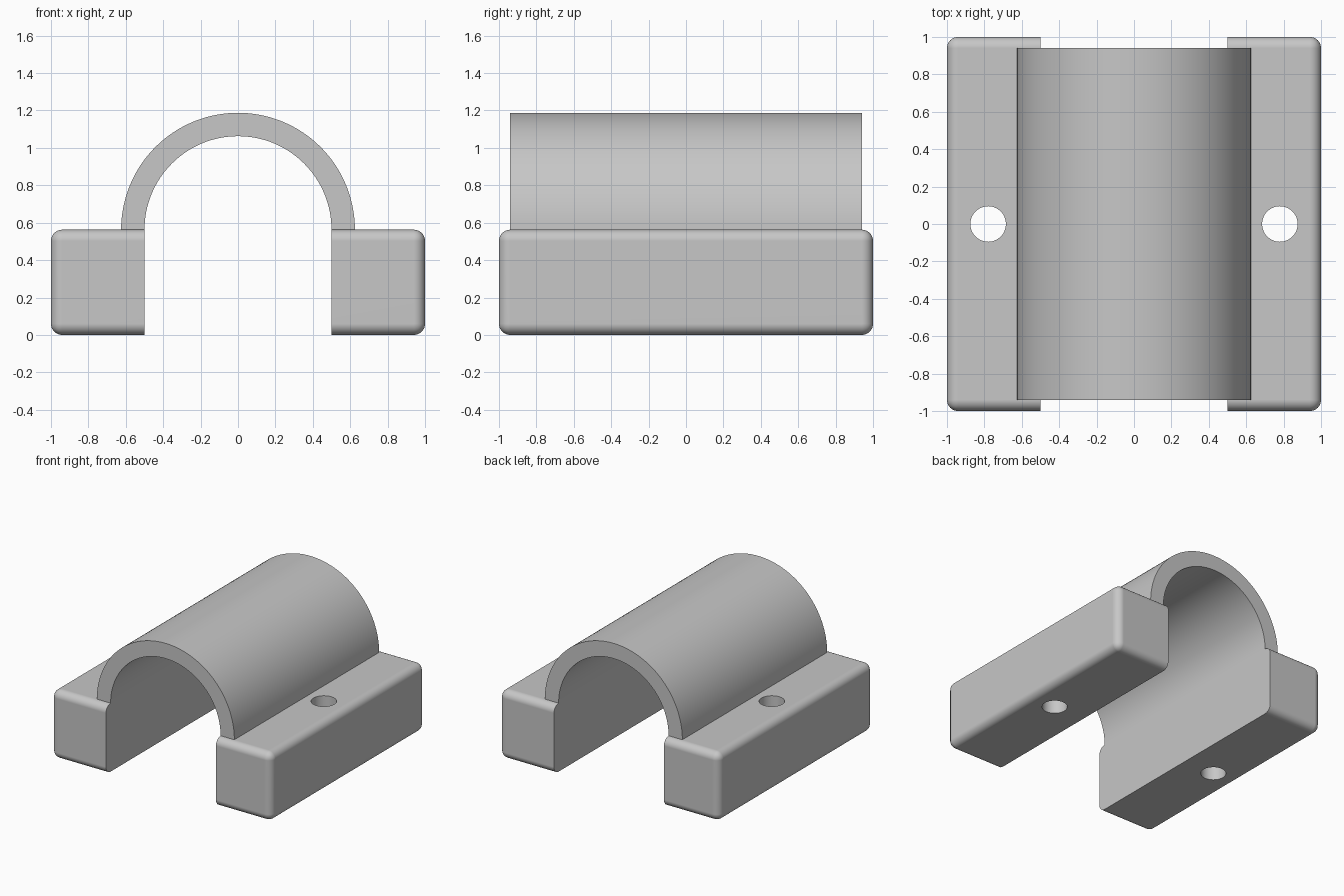
import bpy, bmesh, math
from mathutils import Matrix

WIDTH_IN, WIDTH_OUT = 0.5, 1.0
BLOCK_TOP = 0.5625
BLOCK_HALF_LENGTH = 1.0
ROUNDING = 0.06
ARCH_OUTER, ARCH_INNER, ARCH_HALF_LENGTH = 0.625, 0.5, 0.94
HOLE_X, HOLE_RADIUS = 0.78, 0.095

cube = bpy.data.objects.get("Cube")
if cube:
    bpy.data.objects.remove(cube, do_unlink=True)

grey = bpy.data.materials.new("light grey")
grey.use_nodes = True
colour = (0.57, 0.57, 0.57, 1)
grey.diffuse_color = colour
grey.node_tree.nodes["Principled BSDF"].inputs["Base Color"].default_value = colour


def make_object(name, bm):
    bmesh.ops.recalc_face_normals(bm, faces=bm.faces)
    mesh = bpy.data.meshes.new(name)
    bm.to_mesh(mesh)
    bm.free()
    mesh.materials.append(grey)
    obj = bpy.data.objects.new(name, mesh)
    bpy.context.collection.objects.link(obj)
    return obj


def activate(obj):
    bpy.ops.object.select_all(action="DESELECT")
    obj.select_set(True)
    bpy.context.view_layer.objects.active = obj


def smooth(obj):
    activate(obj)
    bpy.ops.object.shade_smooth_by_angle(angle=math.radians(30))
    normals = obj.modifiers.new("flat faces", "WEIGHTED_NORMAL")
    normals.keep_sharp = True


# Mounting block: every edge rounded except those around the inner face
def mounting_block(name, side):
    bm = bmesh.new()
    size = (WIDTH_OUT - WIDTH_IN, 2 * BLOCK_HALF_LENGTH, BLOCK_TOP, 1)
    centre = (side * (WIDTH_IN + WIDTH_OUT) / 2, 0, BLOCK_TOP / 2)
    bmesh.ops.create_cube(bm, size=1, matrix=Matrix.Translation(centre) @ Matrix.Diagonal(size))
    rounded = [e for e in bm.edges
               if any(abs(v.co.x) > WIDTH_IN + 0.01 for v in e.verts)]
    bmesh.ops.bevel(bm, geom=rounded, offset=ROUNDING, segments=8,
                    profile=0.5, affect="EDGES", clamp_overlap=True)
    block = make_object(name, bm)

    # Vertical screw hole
    bm = bmesh.new()
    bmesh.ops.create_cone(bm, cap_ends=True, segments=48, radius1=HOLE_RADIUS,
                          radius2=HOLE_RADIUS, depth=2,
                          matrix=Matrix.Translation((side * HOLE_X, 0, BLOCK_TOP / 2)))
    cutter = make_object("hole_cutter", bm)
    cutter.hide_render = True
    cut = block.modifiers.new("screw hole", "BOOLEAN")
    cut.operation, cut.solver, cut.object = "DIFFERENCE", "EXACT", cutter
    activate(block)
    bpy.ops.object.modifier_apply(modifier=cut.name)
    bpy.data.objects.remove(cutter, do_unlink=True)
    smooth(block)


# Half-pipe arch: a half ring profile extruded along y
def arch(name, steps=64):
    def arc(radius):
        return [(radius * math.cos(math.pi * i / steps),
                 BLOCK_TOP + radius * math.sin(math.pi * i / steps))
                for i in range(steps + 1)]
    bm = bmesh.new()
    outline = arc(ARCH_OUTER) + arc(ARCH_INNER)[::-1]
    face = bm.faces.new([bm.verts.new((x, -ARCH_HALF_LENGTH, z)) for x, z in outline])
    result = bmesh.ops.extrude_face_region(bm, geom=[face], use_keep_orig=True)
    moved = [g for g in result["geom"] if isinstance(g, bmesh.types.BMVert)]
    bmesh.ops.translate(bm, verts=moved, vec=(0, 2 * ARCH_HALF_LENGTH, 0))
    smooth(make_object(name, bm))


mounting_block("left_mounting_block", 1)
mounting_block("right_mounting_block", -1)
arch("pipe_arch")
